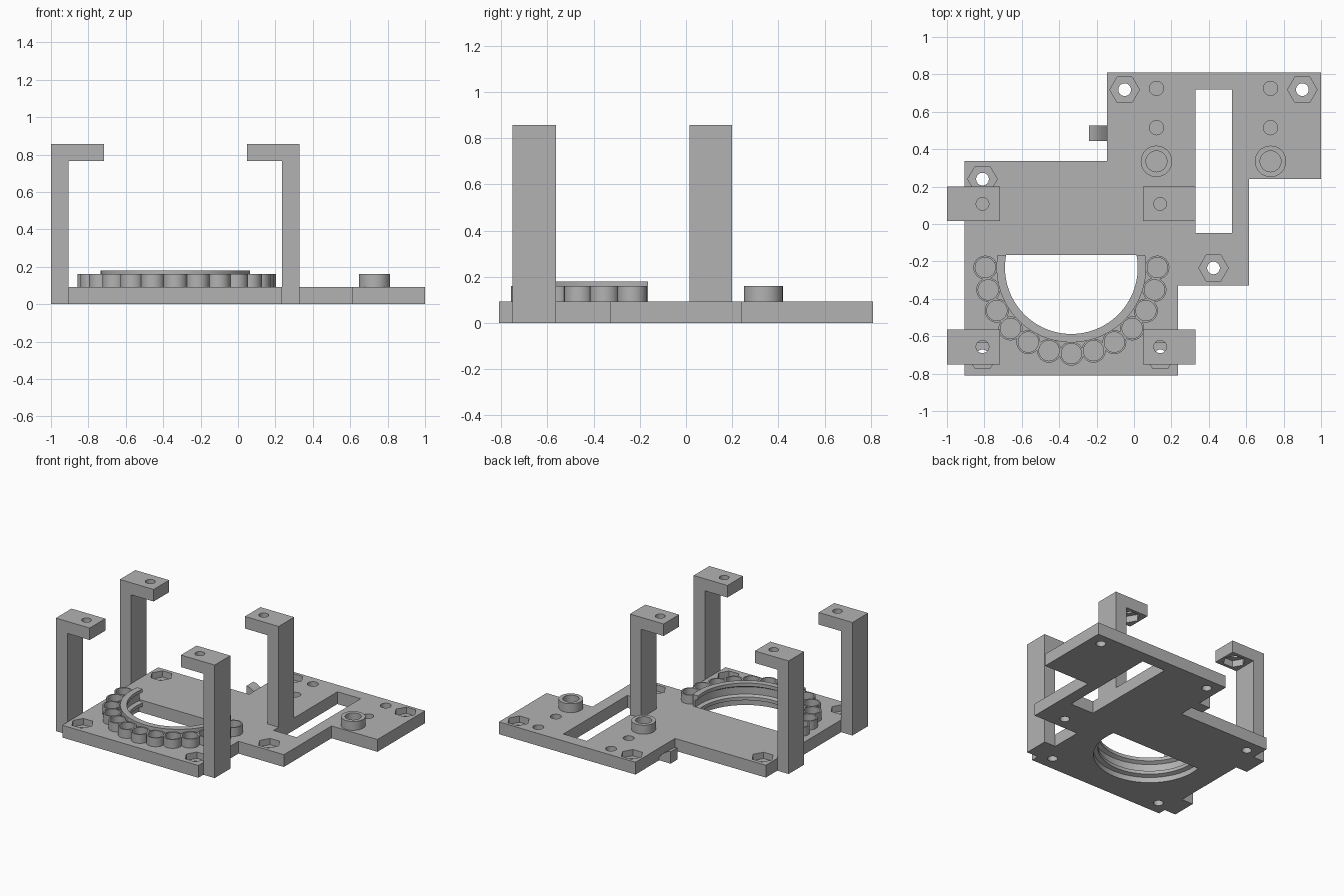
import bpy, bmesh, math
from mathutils import Vector

cube = bpy.data.objects.get("Cube")
if cube:
    bpy.data.objects.remove(cube, do_unlink=True)

grey = bpy.data.materials.new("plain grey")
grey.use_nodes = True
grey.diffuse_color = (0.45, 0.45, 0.45, 1)
grey.node_tree.nodes["Principled BSDF"].inputs["Base Color"].default_value = (0.45, 0.45, 0.45, 1)

TOP = 0.093          # plate thickness
HEIGHT = 0.856       # bracket height
RIM = 0.16           # cup and standoff height
CX, CY = -0.335, -0.233   # centre of the round opening
CHORD = -0.165       # flat edge of the round opening
BOLT = 0.034
NUT = 0.079


def make(name, bm):
    bmesh.ops.recalc_face_normals(bm, faces=bm.faces)
    mesh = bpy.data.meshes.new(name)
    bm.to_mesh(mesh)
    bm.free()
    mesh.materials.append(grey)
    obj = bpy.data.objects.new(name, mesh)
    bpy.context.collection.objects.link(obj)
    return obj


def prism(name, points, lo, hi, along_y=False):
    """Extrude a 2D outline along z, or an x-z outline along y."""
    bm = bmesh.new()
    place = (lambda p: (p[0], lo, p[1])) if along_y else (lambda p: (p[0], p[1], lo))
    face = bm.faces.new([bm.verts.new(place(p)) for p in points])
    out = bmesh.ops.extrude_face_region(bm, geom=[face])
    step = Vector((0, hi - lo, 0) if along_y else (0, 0, hi - lo))
    bmesh.ops.translate(bm, vec=step, verts=[v for v in out["geom"] if isinstance(v, bmesh.types.BMVert)])
    return make(name, bm)


def circle(x, y, r, sides=32):
    steps = [2 * math.pi * i / sides for i in range(sides)]
    return [(x + r * math.cos(a), y + r * math.sin(a)) for a in steps]


def rect(x0, x1, y0, y1):
    return [(x0, y0), (x1, y0), (x1, y1), (x0, y1)]


def lathe(name, profile, x, y, steps=32, flat_at=None):
    """Revolve a closed radius-height profile, optionally trimmed flat at a y value."""
    bm = bmesh.new()
    verts = [bm.verts.new((x + r, y, z)) for r, z in profile]
    edges = [bm.edges.new((verts[i - 1], verts[i])) for i in range(len(verts))]
    bmesh.ops.spin(bm, geom=verts + edges, cent=(x, y, 0), axis=(0, 0, 1),
                   angle=2 * math.pi, steps=steps)
    bmesh.ops.remove_doubles(bm, verts=bm.verts, dist=0.0001)
    if flat_at is not None:
        bmesh.ops.bisect_plane(bm, geom=bm.verts[:] + bm.edges[:] + bm.faces[:],
                               plane_co=(0, flat_at, 0), plane_no=(0, 1, 0), clear_outer=True)
        bmesh.ops.holes_fill(bm, edges=[e for e in bm.edges if e.is_boundary], sides=0)
    return make(name, bm)


def cut(obj, points, lo, hi):
    cutter = prism("cutter", points, lo, hi)
    cutter.hide_render = True
    mod = obj.modifiers.new("cut", 'BOOLEAN')
    mod.operation = 'DIFFERENCE'
    mod.solver = 'EXACT'
    mod.object = cutter
    bpy.context.view_layer.objects.active = obj
    bpy.ops.object.modifier_apply(modifier=mod.name)
    bpy.data.objects.remove(cutter, do_unlink=True)


def smooth(obj):
    bpy.ops.object.select_all(action='DESELECT')
    obj.select_set(True)
    bpy.context.view_layer.objects.active = obj
    bpy.ops.object.shade_smooth_by_angle(angle=math.radians(30))


# Stepped base plate
outline = [(-0.905, -0.81), (0.235, -0.81), (0.235, -0.33), (0.615, -0.33), (0.615, 0.24),
           (1, 0.24), (1, 0.81), (-0.144, 0.81), (-0.144, 0.337), (-0.905, 0.337)]
plate = prism("base_plate", outline, 0, TOP)

# Long slot and the round opening with its flat edge
cut(plate, rect(0.33, 0.525, -0.047, 0.718), -0.1, 0.3)
R_OPEN = 0.395
tilt = math.asin((CHORD - CY) / R_OPEN)
arc = [math.pi - tilt + (math.pi + 2 * tilt) * i / 64 for i in range(65)]
cut(plate, [(CX + R_OPEN * math.cos(a), CY + R_OPEN * math.sin(a)) for a in arc], -0.1, 0.3)

# Bolt holes with nut pockets
for x, y in [(-0.81, 0.24), (-0.05, 0.718), (0.9, 0.718), (0.425, -0.235),
             (-0.81, -0.705), (0.14, -0.705)]:
    cut(plate, circle(x, y, NUT, 6), 0.045, 0.3)
    cut(plate, circle(x, y, BOLT), -0.1, 0.3)

# Blind pin holes and raised standoffs
for x, side in ((0.12, "right"), (0.73, "left")):
    for y in (0.515, 0.725):
        cut(plate, circle(x, y, 0.038), 0.03, 0.3)
    cut(plate, circle(x, 0.335, 0.056), 0.03, 0.3)
    smooth(lathe("standoff_" + side,
                 [(0.056, 0.03), (0.084, 0.03), (0.084, RIM), (0.056, RIM)], x, 0.335))
smooth(plate)

# Grooved retaining ring around the opening
ring = [(0.385, 0), (0.4, 0), (0.4, 0.18), (0.355, 0.18), (0.355, 0.155), (0.38, 0.14),
        (0.38, 0.085), (0.355, 0.075), (0.355, 0.05), (0.385, 0.04)]
smooth(lathe("retaining_ring", ring, CX, CY, 96, CHORD))

# Row of small cups around the ring
for i in range(13):
    a = math.pi + math.pi * i / 12
    smooth(lathe("cup_%d" % (i + 1),
                 [(0.054, 0.09), (0.064, 0.09), (0.064, RIM), (0.054, RIM)],
                 CX + 0.46 * math.cos(a), CY + 0.46 * math.sin(a)))

# Four hooked brackets, mirrored across the opening
hook = [(-1, 0), (-0.905, 0), (-0.905, 0.765), (-0.717, 0.765), (-0.717, HEIGHT), (-1, HEIGHT)]
for row, y0, y1 in (("front", -0.75, -0.563), ("back", 0.015, 0.2)):
    for side in ("right", "left"):
        flip = side == "left"
        pts = [(2 * CX - x if flip else x, z) for x, z in hook]
        bracket = prism("%s_%s_bracket" % (row, side), pts, y0, y1, along_y=True)
        x, y = (0.14 if flip else -0.81), (y0 + y1) / 2
        cut(bracket, circle(x, y, NUT, 6), 0.7, 0.815)
        cut(bracket, circle(x, y, BOLT), 0.7, 0.95)
        smooth(bracket)

# Small cable hook on the side of the plate
smooth(prism("cable_hook", [(-0.14, 0), (-0.24, 0), (-0.24, 0.09), (-0.21, 0.083),
                            (-0.175, 0.06), (-0.14, 0.02)], 0.445, 0.527, along_y=True))
